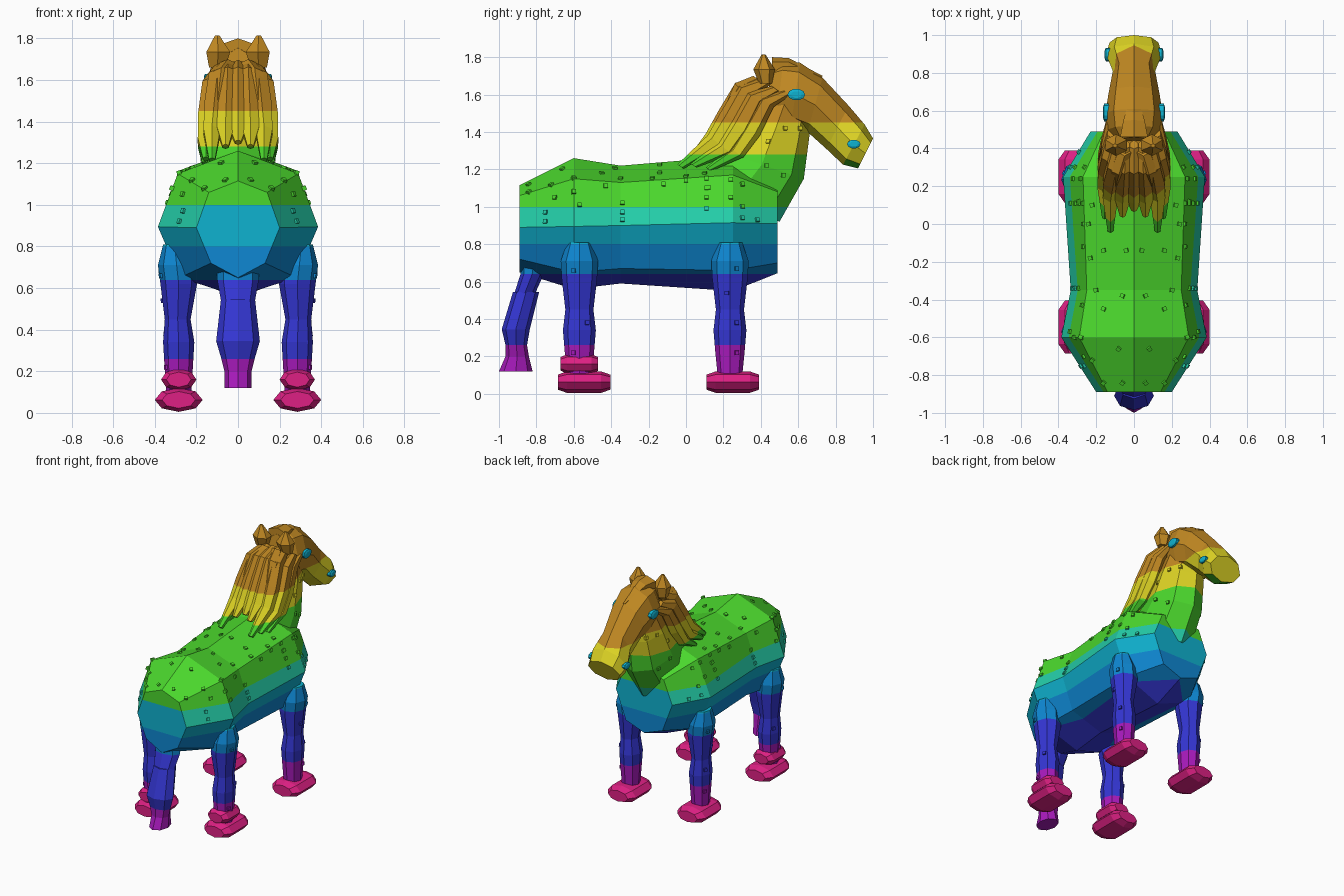
import bpy, bmesh, math
from mathutils import Vector
from mathutils.bvhtree import BVHTree


def lin(c):
    c /= 255
    return c / 12.92 if c < 0.04 else ((c + 0.055) / 1.055) ** 2.4


# Colours, from the ground upwards
COLOURS = [("magenta", (222, 32, 132)), ("purple", (168, 26, 188)), ("indigo", (52, 54, 212)),
           ("blue", (14, 135, 210)), ("cyan", (15, 178, 208)), ("teal", (36, 205, 168)),
           ("green", (75, 216, 45)), ("yellow", (222, 212, 36)), ("orange", (192, 136, 34))]
MATS = []
for cname, rgb in COLOURS:
    m = bpy.data.materials.new(cname)
    m.diffuse_color = (*[lin(c) for c in rgb], 1)
    MATS.append(m)
MAGENTA, PURPLE, CYAN, GREEN, YELLOW, ORANGE = 0, 1, 4, 6, 7, 8
CUTS = [0.26, 0.64, 0.8, 1.0, 1.28, 1.45]
TOPS = [0.26, 0.64, 0.8, 0.907, 1.0, 1.28, 1.45]


def band(f):
    z = f.calc_center_median().z
    return PURPLE + sum(z > t for t in TOPS)


trees = []


def finish(bm, name, rule=band, cuts=CUTS, studded=False):
    """Cut at colour heights, colour faces by rule, make the object."""
    bmesh.ops.recalc_face_normals(bm, faces=bm.faces)
    for z in cuts:
        bmesh.ops.bisect_plane(bm, geom=bm.verts[:] + bm.edges[:] + bm.faces[:],
                               plane_co=(0, 0, z), plane_no=(0, 0, 1))
    bm.normal_update()
    for f in bm.faces:
        f.material_index = rule(f)
    if studded:
        trees.append(BVHTree.FromBMesh(bm))
    me = bpy.data.meshes.new(name)
    bm.to_mesh(me)
    bm.free()
    for m in MATS:
        me.materials.append(m)
    ob = bpy.data.objects.new(name, me)
    bpy.context.collection.objects.link(ob)
    return ob


def skin(rings):
    """Join rings of points into a closed skin."""
    bm = bmesh.new()
    vs = [[bm.verts.new(p) for p in r] for r in rings]
    n = len(vs[0])
    for a, b in zip(vs, vs[1:]):
        for i in range(n):
            j = (i + 1) % n
            bm.faces.new((a[i], a[j], b[j], b[i]))
    bm.faces.new(vs[0])
    bm.faces.new(vs[-1])
    return bm


def ring(ya, za, yb, zb, hw, x=0.0, n=8):
    """Oval ring between two points of the side plane, hw wide each way."""
    a, b = Vector((x, ya, za)), Vector((x, yb, zb))
    c, h = (a + b) / 2, (a - b) / 2
    return [c + h * math.cos(t) + Vector((hw * math.sin(t), 0, 0))
            for t in (2 * math.pi * i / n for i in range(n))]


# Barrel: y, top z, shoulder x/z, flank x/z, lower x/z, belly z
barrel = []
for y, zt, xs, zs, xm, zm, xl, zl, zb in [
        (-0.89, 1.115, 0.14, 1.06, 0.20, 0.89, 0.13, 0.72, 0.65),
        (-0.60, 1.26, 0.29, 1.15, 0.385, 0.895, 0.28, 0.65, 0.56),
        (-0.35, 1.22, 0.25, 1.13, 0.335, 0.90, 0.25, 0.67, 0.59),
        (0.25, 1.27, 0.27, 1.17, 0.375, 0.915, 0.27, 0.66, 0.55),
        (0.49, 1.12, 0.16, 1.08, 0.23, 0.91, 0.15, 0.70, 0.645)]:
    right = [(xs, y, zs), (xm, y, zm), (xl, y, zl)]
    left = [(-x, y, z) for x, y, z in reversed(right)]
    barrel.append([(0, y, zt)] + right + [(0, y, zb)] + left)
finish(skin(barrel), "body", studded=True)

# Neck
finish(skin([ring(*r) for r in [
    (0.04, 1.18, 0.50, 0.92, 0.19),
    (0.18, 1.30, 0.63, 1.15, 0.175),
    (0.30, 1.46, 0.66, 1.38, 0.15),
    (0.40, 1.62, 0.66, 1.50, 0.12)]]), "neck", studded=True)


# Head with a pale muzzle and green chin
def head_rule(f):
    c = f.calc_center_median()
    if c.z > 1.45:
        return ORANGE
    return GREEN if f.normal.z < -0.75 and c.y > 0.82 else YELLOW


finish(skin([ring(*r) for r in [
    (0.46, 1.755, 0.42, 1.46, 0.10),
    (0.52, 1.78, 0.48, 1.44, 0.14),
    (0.61, 1.77, 0.56, 1.43, 0.152),
    (0.73, 1.69, 0.65, 1.40, 0.135),
    (0.87, 1.54, 0.75, 1.31, 0.112),
    (0.955, 1.44, 0.84, 1.225, 0.148),
    (1.00, 1.365, 0.92, 1.205, 0.13)]]), "head", head_rule, [1.45])

# Forelock lying over the forehead
finish(skin([ring(*r, n=6) for r in [
    (0.46, 1.80, 0.46, 1.70, 0.085),
    (0.55, 1.795, 0.54, 1.71, 0.065),
    (0.73, 1.70, 0.72, 1.67, 0.008)]]), "forelock")


# Mane: overlapping tapered locks fanned over the neck
def lock(name, x0, x1, dy, dz, end, w):
    path = [(0.42, 1.68, x0, 0.5), (0.31, 1.63, x0 * .7 + x1 * .3, 1.0),
            (0.23, 1.48, x0 * .3 + x1 * .7, 1.15), (0.15, 1.36, x1, 0.95), (*end, x1, 0.35)]
    rings = []
    for i, (y, z, x, s) in enumerate(path):
        t = w * s
        oy, oz = (dy, dz) if i < 4 else (0, 0)
        rings.append(ring(y + oy - t * .85, z + oz + t * .6, y + oy + t * .85,
                          z + oz - t * .6, t * 0.9, x, 6))
    finish(skin(rings), name)


lock("mane_centre", 0, 0, 0.0, 0.0, (0.08, 1.30), 0.055)
for side, tag in ((1, "right"), (-1, "left")):
    for i, (x0, x1, dy, dz, end, w) in enumerate([
            (0.045, 0.06, 0.0, 0.0, (0.05, 1.28), 0.055),
            (0.085, 0.125, 0.01, -0.01, (-0.03, 1.215), 0.055),
            (0.12, 0.155, 0.06, -0.05, (0.04, 1.22), 0.052),
            (0.13, 0.16, 0.12, -0.07, (0.12, 1.20), 0.045)]):
        lock(f"mane_lock_{tag}_{i}", side * x0, side * x1, dy, dz, end, w)
    # Short upper tuft
    finish(skin([ring(*r, side * x, 6) for *r, x in [
        (0.36, 1.70, 0.44, 1.64, 0.04, 0.05),
        (0.26, 1.66, 0.34, 1.58, 0.05, 0.08),
        (0.185, 1.48, 0.21, 1.45, 0.02, 0.10)]]), f"mane_tuft_{tag}")

    # Ear
    finish(skin([ring(*r, side * x, 6) for *r, x in [
        (0.46, 1.66, 0.39, 1.66, 0.045, 0.10),
        (0.475, 1.735, 0.36, 1.735, 0.066, 0.095),
        (0.425, 1.815, 0.405, 1.815, 0.012, 0.10)]]), f"ear_{tag}")

    # Eye and nostril discs
    for name, x, y, z, ry, rz in [("eye", 0.152, 0.59, 1.60, 0.047, 0.031),
                                  ("nostril", 0.143, 0.897, 1.335, 0.036, 0.024)]:
        rings = [[(side * (x + d), y + s * ry * math.cos(k * math.pi / 5),
                   z + s * rz * math.sin(k * math.pi / 5)) for k in range(10)]
                 for d, s in ((-0.02, 1), (0.006, 1), (0.012, 0.6))]
        finish(skin(rings), f"{name}_{tag}", lambda f: CYAN, [])

    # Legs and hooves
    X = side * 0.285
    for end_name, yc, hoof_y in (("front", 0.235, 0.25), ("back", -0.57, -0.545)):
        finish(skin([ring(yc + ry, z, yc - ry, z, rx, X + side * dx) for z, ry, rx, dx in [
            (0.81, 0.065, 0.055, 0.02), (0.71, 0.10, 0.09, 0.01), (0.62, 0.095, 0.088, 0),
            (0.45, 0.075, 0.062, 0.005), (0.34, 0.088, 0.075, 0), (0.22, 0.078, 0.068, 0),
            (0.09, 0.065, 0.06, 0)]]), f"{end_name}_leg_{tag}", studded=True)
        pads = [("hoof", hoof_y, 0.0625, 0.14, 0.115, 0.0575)]
        if end_name == "back":
            pads.append(("fetlock", yc, 0.16, 0.10, 0.085, 0.052))
        for pname, py, pz, ly, rx, rz in pads:
            finish(skin([ring(py + d * ly, pz + s * rz, py + d * ly, pz - s * rz, s * rx, X)
                         for d, s in ((-1, 0.7), (-0.65, 1), (0.65, 1), (1, 0.7))]),
                   f"{end_name}_{pname}_{tag}", lambda f: MAGENTA, [])

# Tail: upper dock and hanging tail
finish(skin([ring(*r) for r in [
    (-0.74, 0.73, -0.885, 0.70, 0.10), (-0.76, 0.64, -0.885, 0.64, 0.10),
    (-0.81, 0.53, -0.92, 0.53, 0.08)]]), "tail_dock")
finish(skin([ring(*r) for r in [
    (-0.785, 0.545, -0.925, 0.545, 0.082), (-0.835, 0.345, -0.985, 0.345, 0.105),
    (-0.85, 0.26, -0.965, 0.26, 0.08), (-0.84, 0.20, -0.965, 0.20, 0.065),
    (-0.82, 0.12, -1.0, 0.12, 0.065)]]), "tail")

# Small square studs, seated on the surface
SIDE = [(-0.75, 0.92), (-0.75, 0.97), (-0.70, 1.05), (-0.60, 1.08), (-0.57, 1.01),
        (-0.43, 1.11), (-0.34, 0.93), (-0.34, 0.97), (-0.34, 1.02), (-0.12, 1.12),
        (0.0, 1.14), (0.11, 0.99), (0.11, 1.05), (0.11, 1.10), (0.11, 1.15), (0.24, 1.05),
        (0.30, 0.94), (0.30, 1.0), (0.30, 1.12), (0.38, 0.93), (0.43, 1.22), (0.44, 1.35),
        (0.52, 1.17), (0.53, 1.42), (0.61, 1.42), (0.27, 0.22), (0.27, 0.38), (0.22, 0.54),
        (-0.60, 0.22), (-0.53, 0.38), (-0.60, 0.66), (0.27, 0.67)]
TOP = [(0.06, -0.84), (0.16, -0.84), (0.22, -0.72), (0.08, -0.66), (0.28, -0.60),
       (0.06, -0.38), (0.16, -0.45), (0.20, -0.35), (0.04, -0.14), (0.16, -0.14),
       (0.23, -0.18), (0.24, 0.0), (0.22, 0.1), (0.29, 0.12), (0.28, 0.24)]
rays = [(Vector((s, y, z)), Vector((-s, 0, 0))) for s in (1, -1) for y, z in SIDE]
rays += [(Vector((s * x, y, 2)), Vector((0, 0, -1))) for s in (1, -1) for x, y in TOP]
studs = bmesh.new()
for start, way in rays:
    hits = [h for h in (t.ray_cast(start, way) for t in trees) if h[0]]
    if hits:
        p, n, _, _ = min(hits, key=lambda h: h[3])
        if n.dot(way) > 0:
            n = -n
        mat = n.to_track_quat('Z', 'Y').to_matrix().to_4x4()
        mat.translation = p
        res = bmesh.ops.create_cube(studs, size=0.022, matrix=mat)
finish(studs, "studs", cuts=[])
